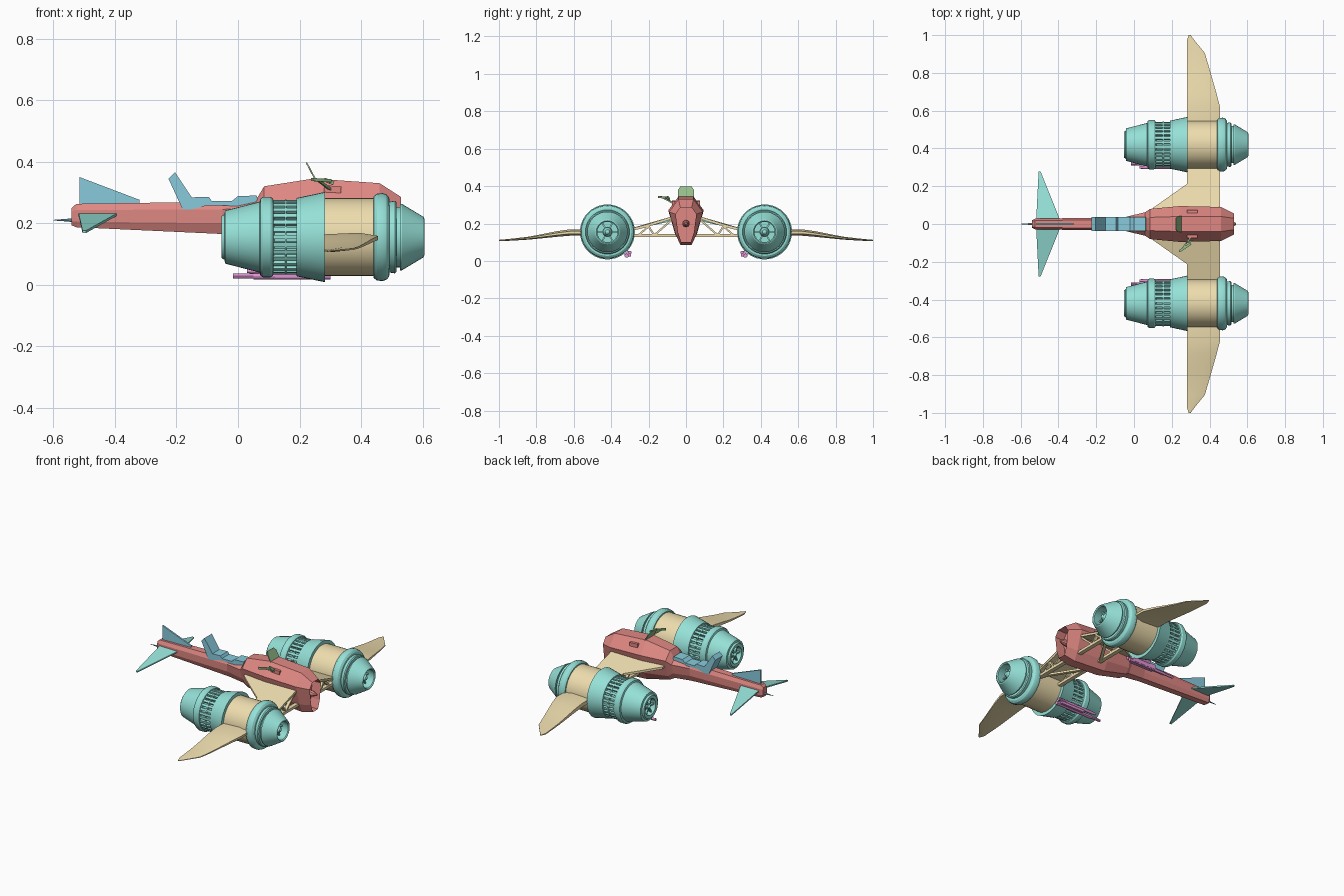
import bpy, bmesh, math
from mathutils import Vector

def mat(name, col):
    m = bpy.data.materials.new(name)
    m.diffuse_color = (*col, 1)
    return m

RED, CREAM = mat("hull_red", (.75, .25, .23)), mat("wing_sand", (.85, .72, .42))
TEAL, BLUE = mat("engine_teal", (.3, .75, .68)), mat("saddle_blue", (.25, .6, .72))
GREEN, PINK = mat("fitting_green", (.3, .5, .25)), mat("gun_pink", (.75, .3, .65))

def finish(name, bm, m, smooth=None):
    bmesh.ops.recalc_face_normals(bm, faces=bm.faces)
    me = bpy.data.meshes.new(name)
    bm.to_mesh(me)
    bm.free()
    ob = bpy.data.objects.new(name, me)
    bpy.context.collection.objects.link(ob)
    me.materials.append(m)
    if smooth:
        bpy.ops.object.select_all(action='DESELECT')
        ob.select_set(True)
        bpy.context.view_layer.objects.active = ob
        bpy.ops.object.shade_smooth_by_angle(angle=math.radians(smooth))
    return ob

def loft(bm, rings, caps=True):
    vs = [[bm.verts.new(p) for p in r] for r in rings]
    n = len(rings[0])
    for a, b in zip(vs, vs[1:]):
        for i in range(n):
            bm.faces.new((a[i], a[(i + 1) % n], b[(i + 1) % n], b[i]))
    if caps:
        bm.faces.new(vs[0])
        return bm.faces.new(vs[-1])

def lathe(bm, prof, y, z, n=40, caps=True):
    loft(bm, [[(x, y + r * math.cos(2 * math.pi * i / n), z + r * math.sin(2 * math.pi * i / n))
               for i in range(n)] for x, r in prof], caps)

def bar(bm, a, b, w, h):
    # square strut between two points
    a, b = Vector(a), Vector(b)
    d = (b - a).normalized()
    u = d.cross(Vector((0, 0, 1)) if abs(d.z) < .9 else Vector((1, 0, 0))).normalized()
    v = d.cross(u)
    loft(bm, [[p + u * i * w / 2 + v * j * h / 2 for i, j in ((-1, -1), (1, -1), (1, 1), (-1, 1))] for p in (a, b)])

def slab(bm, pts, off):
    off = Vector(off)
    loft(bm, [[Vector(p) - off for p in pts], [Vector(p) + off for p in pts]])

# fuselage: faceted sections from tail to nose (x, then half width and height pairs)
secs = [(-.54, .014, .25, .02, .237, .02, .207, .013, .193),
        (-.525, .018, .263, .028, .243, .028, .205, .018, .187),
        (-.05, .024, .27, .036, .245, .034, .2, .02, .165),
        (.058, .028, .275, .062, .25, .045, .19, .025, .155),
        (.085, .035, .32, .08, .272, .055, .17, .03, .14),
        (.245, .04, .345, .095, .27, .06, .15, .03, .1),
        (.46, .04, .33, .09, .262, .055, .14, .03, .085),
        (.53, .03, .285, .055, .25, .042, .15, .025, .1)]
bm = bmesh.new()
rings = []
for x, *s in secs:
    half = [(s[i], s[i + 1]) for i in range(0, 8, 2)]
    rings.append([(x, w, z) for w, z in half] + [(x, -w, z) for w, z in reversed(half)])
nose = loft(bm, rings)
bmesh.ops.inset_region(bm, faces=[nose], thickness=.014)
bmesh.ops.translate(bm, verts=nose.verts, vec=(-.06, 0, 0))
finish("fuselage", bm, RED)

# nose sensor and tail needle
bm = bmesh.new()
lathe(bm, [(.46, .02), (.51, .018), (.54, .006)], 0, .2, 8)
finish("nose_sensor", bm, RED)
bm = bmesh.new()
lathe(bm, [(-.6, .001), (-.56, .004), (-.53, .007)], 0, .21, 8)
finish("tail_needle", bm, BLUE)

# saddle with backrest
bm = bmesh.new()
prof = [(-.226, .345), (-.205, .366), (-.15, .284), (-.095, .286), (-.085, .272), (-.02, .272),
        (0, .288), (.06, .29), (.075, .255), (-.1, .258), (-.15, .245), (-.18, .245)]
slab(bm, [(x, 0, z) for x, z in prof], (0, .036, 0))
finish("saddle", bm, BLUE)

# tail fin and drooping stabilisers
bm = bmesh.new()
slab(bm, [(-.515, 0, .25), (-.515, 0, .35), (-.32, 0, .276), (-.32, 0, .26)], (0, .005, 0))
finish("tail_fin", bm, BLUE)
for s, side in ((-1, "right"), (1, "left")):
    bm = bmesh.new()
    slab(bm, [(-.518, s * .018, .23), (-.505, s * .277, .172), (-.494, s * .277, .172), (-.39, s * .018, .23)], (0, 0, .004))
    finish(f"stabiliser_{side}", bm, TEAL)

# windscreen and side pistol grip
bm = bmesh.new()
slab(bm, [(.255, -.042, .335), (.232, -.042, .38), (.222, -.03, .397), (.222, .03, .397), (.232, .042, .38), (.255, .042, .335)], (.002, 0, .001))
finish("windscreen", bm, GREEN)
bm = bmesh.new()
bar(bm, (.24, -.145, .342), (.3, -.105, .338), .012, .01)
bar(bm, (.26, -.125, .34), (.3, -.07, .31), .008, .008)
bar(bm, (.28, -.098, .342), (.31, -.09, .33), .008, .012)
finish("control_handle", bm, GREEN)
for s in (-1, 1):
    bm = bmesh.new()
    bar(bm, (.28, s * .067, .312), (.335, s * .067, .309), .016, .022)
    finish("hull_vent", bm, RED)

ZC = .155
outer = [(-.02, .03), (-.02, .05), (-.052, .05), (-.054, .068), (-.044, .074), (-.042, .086), (.07, .115)]
for s, side in ((-1, "right"), (1, "left")):
    yc = s * .42
    # engine: nozzle, slatted band, flare, front ring and hollow intake in one turned shape
    bm = bmesh.new()
    prof = outer + [(.073, .125), (.082, .131), (.105, .131), (.114, .125), (.118, .106), (.19, .106), (.19, .127),
                    (.275, .145), (.283, .147), (.283, .124), (.44, .124), (.441, .133), (.451, .141),
                    (.47, .143), (.483, .138), (.491, .128), (.492, .115), (.51, .118), (.515, .113), (.515, .098),
                    (.526, .098), (.526, .108), (.532, .108), (.602, .066), (.605, .06), (.6, .054), (.54, .06), (.54, .02)]
    lathe(bm, prof, yc, ZC)
    finish(f"engine_{side}", bm, TEAL, 30)
    # cooling slats around the band
    bm = bmesh.new()
    for i in range(30):
        a = 2 * math.pi * i / 30
        c, d = math.cos(a), math.sin(a)
        r, t = Vector((0, c, d)), Vector((0, -d, c))
        o = Vector((0, yc, ZC))
        q = [r * .102 - t * .007, r * .102 + t * .007, r * .121 + t * .007, r * .121 - t * .007]
        loft(bm, [[o + p + Vector((x, 0, 0)) for p in q] for x in (.114, .192)])
    lathe(bm, [(.152, .1), (.152, .122), (.158, .122), (.158, .1)], yc, ZC)
    finish(f"engine_slats_{side}", bm, TEAL)
    # intake spinner with blades, nozzle plug
    bm = bmesh.new()
    lathe(bm, [(.53, .026), (.565, .024), (.585, .012), (.59, .002)], yc, ZC, 16)
    lathe(bm, [(-.05, .004), (-.035, .018), (-.01, .026)], yc, ZC, 16)
    for i in range(6):
        a = math.pi * i / 3
        for x in (.555, -.035):
            bar(bm, (x, yc + .012 * math.cos(a), ZC + .012 * math.sin(a)),
                (x, yc + .056 * math.cos(a), ZC + .056 * math.sin(a)), .012, .008)
    finish(f"engine_hub_{side}", bm, TEAL, 30)
    # wing collar round the engine
    bm = bmesh.new()
    lathe(bm, [(.28, .12), (.28, .1265), (.445, .1265), (.445, .12)], yc, ZC)
    finish(f"wing_collar_{side}", bm, CREAM, 30)
    # outer wing: y, trailing x, leading x, height, thickness
    bm = bmesh.new()
    rings = []
    for y, x0, x1, z, t in [(.53, .28, .455, .152, .034), (.62, .28, .455, .152, .034), (.69, .28, .437, .144, .03),
                            (.77, .28, .414, .132, .022), (.84, .28, .394, .122, .016), (.905, .28, .375, .116, .012),
                            (.97, .28, .322, .111, .009), (1.0, .29, .3, .11, .006)]:
        xm = x0 + .65 * (x1 - x0)
        rings.append([(x0, s * y, z + t * .35), (xm, s * y, z + t / 2), (x1, s * y, z + t * .2),
                      (x1, s * y, z - t * .2), (xm, s * y, z - t / 2), (x0, s * y, z - t * .35)])
    loft(bm, rings)
    finish(f"outer_wing_{side}", bm, CREAM, 20)
    # inner wing: sloping top panel with open truss underneath
    bm = bmesh.new()
    slab(bm, [(.1, s * .06, .235), (.1, s * .085, .228), (.28, s * .212, .187), (.28, s * .31, .163),
              (.455, s * .31, .163), (.455, s * .212, .187), (.455, s * .06, .235)], (0, 0, .007))
    for x in (.295, .44):
        bar(bm, (x, 0, .135), (x, s * .31, .135), .025, .016)
        bar(bm, (x, s * .07, .225), (x, s * .17, .137), .018, .01)
        bar(bm, (x, s * .17, .137), (x, s * .2, .185), .018, .01)
        bar(bm, (x, s * .2, .185), (x, s * .255, .137), .018, .01)
    bar(bm, (.295, s * .06, .135), (.44, s * .29, .135), .018, .012)
    finish(f"inner_wing_{side}", bm, CREAM)
    # twin-barrel gun under the inboard side of the engine
    bm = bmesh.new()
    lathe(bm, [(-.016, .008), (.05, .008), (.05, .011), (.3, .011)], s * .318, .028, 12)
    lathe(bm, [(.03, .007), (.06, .009), (.3, .009)], s * .3, .045, 12)
    bar(bm, (.12, s * .312, .038), (.28, s * .312, .038), .034, .03)
    bar(bm, (.2, s * .31, .04), (.2, s * .345, .08), .08, .02)
    finish(f"gun_{side}", bm, PINK, 30)
